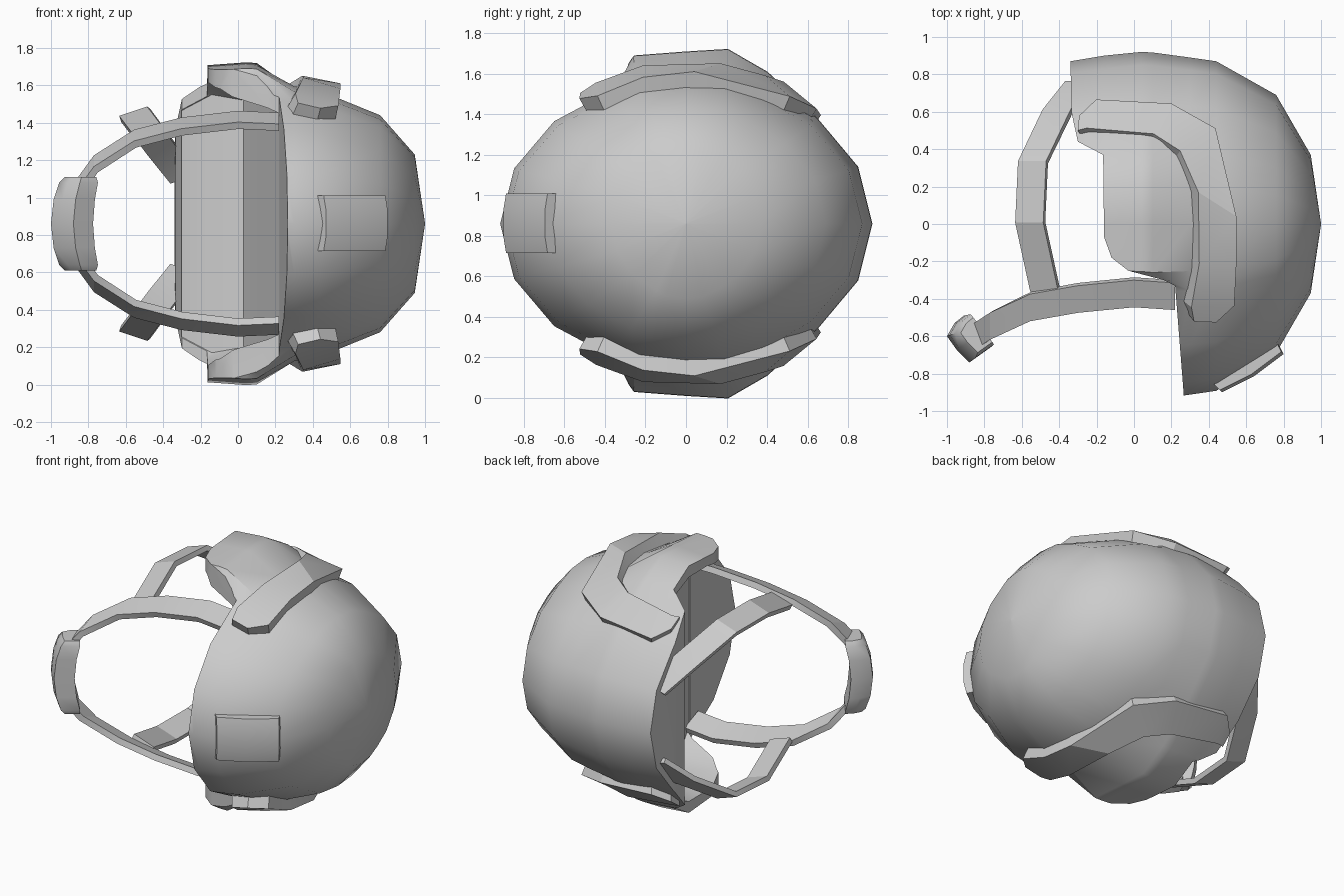
import bpy, bmesh
from math import sin, cos, radians, sqrt
from mathutils import Vector as V

if "Cube" in bpy.data.objects:
    bpy.data.objects.remove(bpy.data.objects["Cube"])

MID = 0.86  # height of the symmetry plane


def smooth(ob, angle):
    bpy.ops.object.select_all(action='DESELECT')
    bpy.context.view_layer.objects.active = ob
    ob.select_set(True)
    bpy.ops.object.shade_smooth_by_angle(angle=radians(angle))


def loft(name, loops, mirror=False, caps=(True, True), angle=35):
    """Bridge closed loops, cap the ends, optionally mirror across the middle."""
    bm = bmesh.new()
    rows = [[bm.verts.new(p) for p in lp] for lp in loops]
    n = len(rows[0])
    for a, b in zip(rows, rows[1:]):
        for i in range(n):
            j = (i + 1) % n
            bm.faces.new((a[i], a[j], b[j], b[i]))
    for row, cap in zip((rows[0], rows[-1]), caps):
        if cap:
            bm.faces.new(row)
    bmesh.ops.recalc_face_normals(bm, faces=bm.faces)
    me = bpy.data.meshes.new(name)
    bm.to_mesh(me)
    bm.free()
    ob = bpy.data.objects.new(name, me)
    bpy.context.collection.objects.link(ob)
    ob.location.z = MID
    if mirror:
        m = ob.modifiers.new("mirror", 'MIRROR')
        m.use_axis = (False, False, True)
    smooth(ob, angle)
    return ob


def cut(ob, cutter):
    cutter.hide_render = True
    b = ob.modifiers.new("cut", 'BOOLEAN')
    b.operation, b.object, b.solver = 'DIFFERENCE', cutter, 'EXACT'
    bpy.context.view_layer.objects.active = ob
    bpy.ops.object.modifier_apply(modifier=b.name)
    bpy.data.objects.remove(cutter)


# Shell stations: x, half length (y), half width (z)
ST = [(1.0, 0.002, 0.002), (.945, .37, .37), (.76, .69, .58), (.44, .87, .71),
      (.3, .89, .735), (.1, .917, .757), (.04, .92, .76), (-.16, .90, .745), (-.34, .87, .72)]


def half(x):
    for (x0, a0, b0), (x1, a1, b1) in zip(ST, ST[1:]):
        if x >= x1:
            t = (x0 - x) / (x0 - x1)
            return a0 + t * (a1 - a0), b0 + t * (b1 - b0)
    return ST[-1][1:]


def clamp(t):
    return max(0, min(1, t))


# Solid shell with flared ear covers; flare height per column angle
FLARE = {64: .09, 77: .122, 90: .09, 106: .1, 113: .0}
up = [0, 22.5, 45, 64, 77, 90, 106, 113, 135, 157.5, 180]
angs = up + [-a for a in reversed(up[1:-1])]
rings = []
for x, a, b in ST:
    ring = []
    for d in angs:
        y, z = a * cos(radians(d)), b * sin(radians(d))
        if abs(d) not in (77, 90, 106):
            z *= .965
        if y < 0 and .04 < x < .5:
            y *= 1.025
        flare = FLARE.get(abs(d), 0) * clamp((.3 - x) / .2)
        ring.append((x, y, z + (flare if d > 0 else -flare)))
    rings.append(ring)
shell = loft("helmet_shell", rings)

# Side profile of the rim, cut through the shell
rim = [(.27, -1.2), (.265, -.9), (.22, -.33), (.16, -.3), (-.03, -.25), (-.12, -.18), (-.16, -.07),
       (-.165, .37), (-.3, .44), (-.335, .6), (-.345, 1.2), (-.7, 1.2), (-.7, -1.2)]
cut(shell, loft("rim_cutter", [[(x, y, z) for x, y in rim] for z in (-1.2, 1.2)]))

# Hollow between the ear covers: y, depth in x, half width
hollow = [(-.36, .228, .62), (-.2, .185, .73), (0, .13, .77), (.2, .075, .77),
          (.34, .03, .71), (.362, -.14, .69), (.45, -.31, .6)]
cut(shell, loft("hollow_cutter", [[(-.6, y, -w), (-.16, y, -w), (d, y, .05 - w), (d, y, w - .05),
                                   (-.16, y, w), (-.6, y, w)] if d > -.1 else
                                  [(-.6, y, -w), (d - .1, y, -w), (d, y, -w), (d, y, w),
                                   (d - .1, y, w), (-.6, y, w)] for y, d, w in hollow]))
smooth(shell, 35)


# Raised side rails that follow the shell
def on_shell(x, y, h):
    a, b = half(x)
    z = b * sqrt(max(.01, 1 - (y / a) ** 2)) + .015 - .12 * (y / a) ** 2
    n = V(((x - .1) / .81, y / a ** 2, z / b ** 2)).normalized()
    return V((x, y, z)) + n * h


inner = [(-.28, .46), (-.24, .46), (.09, .43), (.21, .35), (.30, .18), (.305, -.2), (.26, -.42), (.29, -.49)]
outer = [(-.27, .55), (-.18, .635), (.2, .615), (.43, .49), (.54, .03), (.54, -.2), (.53, -.41), (.43, -.495)]
loops = []
for (ix, iy), (ox, oy) in zip(inner, outer):
    i, o = V((ix, iy)), V((ox, oy))
    ti, to = i.lerp(o, .13), o.lerp(i, .06)
    loops.append([on_shell(*i, -.04), on_shell(*o, -.04), on_shell(*to, .065), on_shell(*ti, .065)])
loft("side_rail", loops, True, angle=20)


# Flat straps: ribbon with thickness swept on a path
def strap(name, path, width, thick):
    pts, loops = [V(p) for p in path], []
    for k, p in enumerate(pts):
        t = pts[min(k + 1, len(pts) - 1)] - pts[max(k - 1, 0)]
        n = t.cross(width).normalized() * thick / 2
        w = width / 2
        loops.append([p - w - n, p + w - n, p + w + n, p - w + n])
    loft(name, loops, True, angle=20)


strap("chin_strap", [(.22, -.38, .545), (0, -.365, .555), (-.3, -.395, .52), (-.55, -.44, .455),
                     (-.76, -.54, .32), (-.86, -.61, .18)], V((0, -.145, -.06)), .04)
strap("rear_strap", [(-.475, -.355, .48), (-.555, .01, .585), (-.54, .33, .575), (-.41, .6, .40),
                     (-.29, .75, .25)], V((.15, 0, .05)), .035)

# Chin cup, curved around the chin
loops = []
for z, dx, k in [(-.25, .045, .75), (-.22, .035, .92), (-.13, .012, .98), (0, 0, 1),
                 (.13, .012, .98), (.22, .035, .92), (.25, .045, .75)]:
    c = V((-.885, -.62))
    loops.append([(c.x + dx + (x - c.x) * k, c.y + dx * .5 + (y - c.y) * k, z) for x, y in
                  [(-1, -.6), (-.96, -.53), (-.91, -.49), (-.775, -.665), (-.88, -.74), (-.95, -.67)]])
loft("chin_cup", loops, angle=50)

# Curved mounting plate on the front of the shell
plate = [(.42, -.85), (.47, -.9), (.64, -.815), (.8, -.695), (.76, -.62), (.6, -.7)]
loft("front_plate", [[(x - d, y + d, z) for x, y in plate]
                     for z, d in ((-.145, .012), (-.07, 0), (.075, 0), (.15, .012))])
